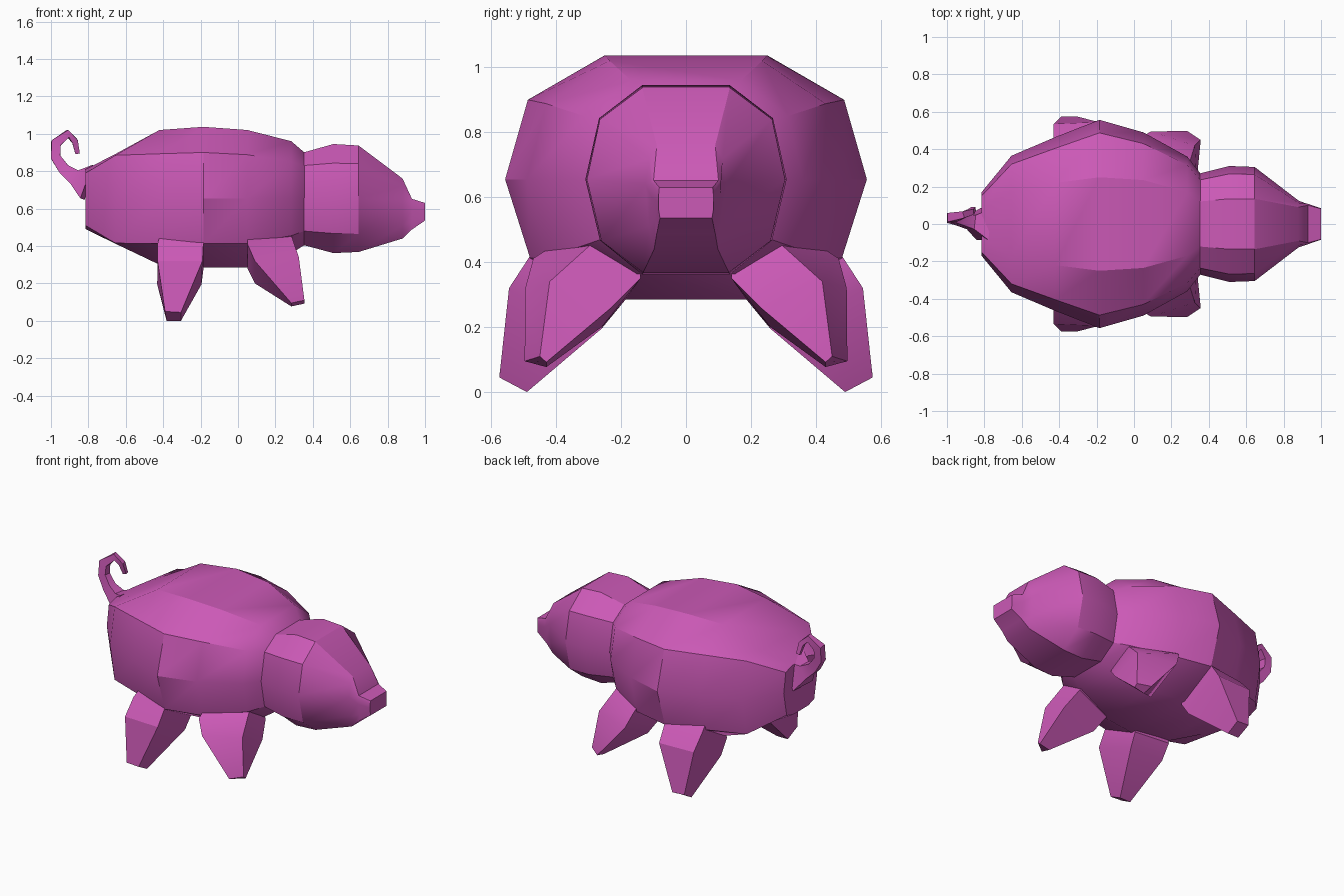
import bpy, bmesh, math
from mathutils import Vector

pink = bpy.data.materials.new("pink")
pink.diffuse_color = (0.6, 0.1, 0.47, 1)


def loft(name, rings, mirror=False):
    """Skin a list of equal-length vertex rings and cap both ends."""
    bm = bmesh.new()
    loops = [[bm.verts.new(p) for p in ring] for ring in rings]
    n = len(loops[0])
    for a, b in zip(loops, loops[1:]):
        for i in range(n):
            j = (i + 1) % n
            bm.faces.new((a[i], a[j], b[j], b[i]))
    bm.faces.new(loops[0])
    bm.faces.new(loops[-1])
    bmesh.ops.recalc_face_normals(bm, faces=bm.faces)
    me = bpy.data.meshes.new(name)
    bm.to_mesh(me)
    bm.free()
    me.materials.append(pink)
    ob = bpy.data.objects.new(name, me)
    bpy.context.collection.objects.link(ob)
    if mirror:
        m = ob.modifiers.new("mirror", 'MIRROR')
        m.use_axis = (False, True, False)
        m.use_bisect_axis = (False, False, False)
    bpy.ops.object.select_all(action='DESELECT')
    ob.select_set(True)
    bpy.context.view_layer.objects.active = ob
    bpy.ops.object.shade_smooth_by_angle(angle=math.radians(30))
    return ob


def section(x, *half):
    """Ten-sided section from (half width, z) pairs, top to bottom."""
    right = [(x, y, z) for y, z in half]
    left = [(x, -y, z) for y, z in reversed(half)]
    return right + left


# Barrel body
loft("body", [
    section(-0.815, (.08, .81), (.15, .79), (.17, .66), (.14, .51), (.08, .49)),
    section(-0.655, (.17, .892), (.32, .885), (.365, .655), (.32, .415), (.16, .412)),
    section(-0.42, (.22, 1.02), (.405, .893), (.465, .655), (.405, .413), (.21, .30)),
    section(-0.185, (.25, 1.037), (.487, .90), (.557, .655), (.48, .412), (.24, .285)),
    section(0.05, (.235, 1.02), (.43, .888), (.49, .655), (.43, .414), (.21, .285)),
    section(0.285, (.17, .96), (.315, .85), (.36, .655), (.305, .455), (.155, .36)),
    section(0.355, (.12, .90), (.235, .83), (.27, .655), (.235, .48), (.12, .405)),
])

# Head with tapering muzzle and snout
loft("head", [
    section(0.35, (.12, .90), (.235, .83), (.27, .655), (.235, .48), (.12, .405)),
    section(0.51, (.135, .945), (.268, .843), (.31, .655), (.265, .467), (.135, .362)),
    section(0.645, (.135, .937), (.265, .84), (.305, .655), (.26, .465), (.132, .368)),
    section(0.88, (.09, .76), (.113, .72), (.125, .64), (.115, .51), (.098, .44)),
    section(0.93, (.10, .652), (.108, .645), (.106, .60), (.095, .53), (.09, .488)),
    section(1.0, (.082, .63), (.084, .61), (.084, .585), (.084, .56), (.08, .536)),
])

# Legs, each a root, knee and foot ring, mirrored across y
loft("rear_legs", [
    [(-.42, .40, .45), (-.19, .46, .45), (-.19, .20, .33), (-.42, .20, .35)],
    [(-.43, .45, .412), (-.185, .485, .412), (-.185, .21, .275), (-.425, .19, .28)],
    [(-.43, .535, .32), (-.19, .545, .32), (-.195, .26, .195), (-.432, .26, .195)],
    [(-.39, .575, .05), (-.305, .575, .045), (-.305, .49, .0), (-.382, .49, .0)],
], mirror=True)
loft("front_legs", [
    [(.05, .41, .45), (.27, .27, .48), (.27, .14, .40), (.05, .18, .33)],
    [(.05, .47, .412), (.285, .29, .457), (.295, .14, .35), (.05, .19, .28)],
    [(.09, .495, .32), (.325, .42, .34), (.335, .23, .26), (.09, .26, .20)],
    [(.285, .497, .095), (.355, .45, .11), (.355, .43, .092), (.285, .43, .077)],
], mirror=True)

# Curled four-sided tail: (x, y, z, radius)
path = [(-.80, .0, .74, .095), (-.87, .01, .765, .042), (-.93, .02, .81, .03),
        (-.975, .03, .875, .026), (-.973, .035, .95, .027), (-.91, .05, 1.0, .02),
        (-.872, .065, .96, .016), (-.858, .08, .895, .012)]
pts = [Vector(p[:3]) for p in path]
rings = []
for i, p in enumerate(pts):
    t = (pts[min(i + 1, len(pts) - 1)] - pts[max(i - 1, 0)]).normalized()
    u = t.cross(Vector((0, 1, 0))).normalized()
    v = u.cross(t)
    r = path[i][3]
    rings.append([p + r * (a * u + b * v) for a, b in ((1, .9), (-1, .9), (-1, -.9), (1, -.9))])
loft("tail", rings)
